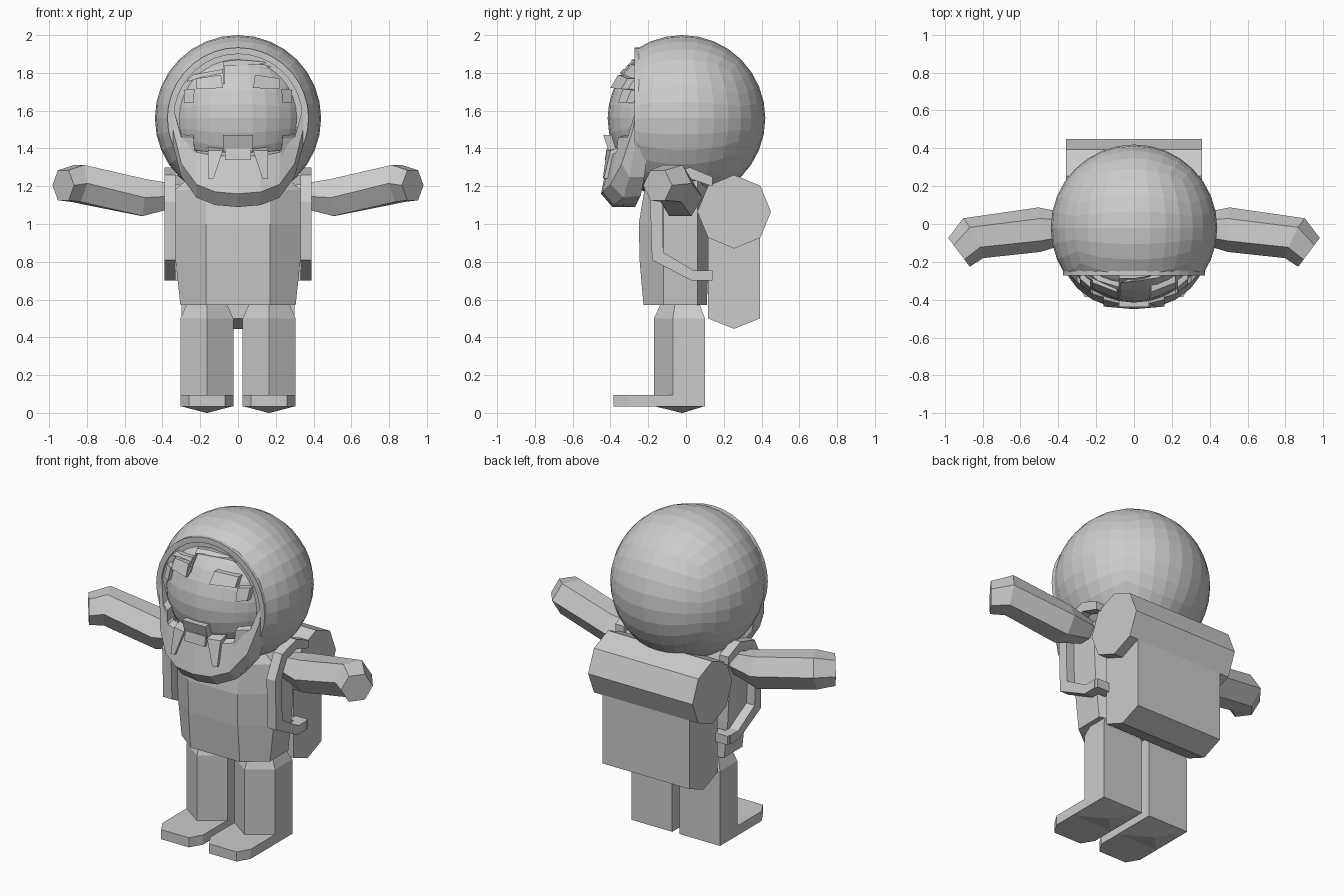
import bpy, bmesh, math
from mathutils import Vector

if "Cube" in bpy.data.objects:
    bpy.data.objects.remove(bpy.data.objects["Cube"])

mat = bpy.data.materials.new("plain grey")
mat.diffuse_color = (0.6, 0.6, 0.6, 1)
mat.use_nodes = True
mat.node_tree.nodes["Principled BSDF"].inputs["Base Color"].default_value = mat.diffuse_color
HEAD = Vector((0, -0.02, 1.56))


def finish(name, bm):
    bmesh.ops.recalc_face_normals(bm, faces=bm.faces)
    me = bpy.data.meshes.new(name)
    bm.to_mesh(me)
    bm.free()
    me.materials.append(mat)
    ob = bpy.data.objects.new(name, me)
    bpy.context.collection.objects.link(ob)
    return ob


def loft(name, rings, mirror=False):
    """Skin a list of equal-length point rings and cap both ends."""
    bm = bmesh.new()
    rows = [[bm.verts.new(p) for p in r] for r in rings]
    n = len(rows[0])
    for a, b in zip(rows, rows[1:]):
        for i in range(n):
            bm.faces.new((a[i], a[(i + 1) % n], b[(i + 1) % n], b[i]))
    bm.faces.new(rows[0])
    bm.faces.new(rows[-1])
    ob = finish(name, bm)
    if mirror:
        ob.modifiers.new("Mirror", 'MIRROR').use_mirror_merge = False
    return ob


def prism_x(name, profile, x0, x1, mirror=False):
    return loft(name, [[(x, y, z) for y, z in profile] for x in (x0, x1)], mirror)


def ball(name, radius, cut_y, keep_front):
    """Cube sphere cut by a vertical plane."""
    bm = bmesh.new()
    bmesh.ops.create_cube(bm, size=2)
    bmesh.ops.subdivide_edges(bm, edges=bm.edges, cuts=7, use_grid_fill=True)
    for v in bm.verts:
        d = Vector([math.tan(c * math.pi / 4) for c in v.co]).normalized()
        v.co = HEAD + d * radius
    res = bmesh.ops.bisect_plane(bm, geom=bm.verts[:] + bm.edges[:] + bm.faces[:],
                                 plane_co=(0, cut_y, 0), plane_no=(0, 1, 0),
                                 clear_inner=not keep_front, clear_outer=keep_front)
    edges = [e for e in res['geom_cut'] if isinstance(e, bmesh.types.BMEdge)]
    bmesh.ops.holes_fill(bm, edges=edges)
    return finish(name, bm)


def plate(name, outline, r0, r1, mirror=False):
    """Raised block on the face: front outline (x, z) projected on two spheres."""
    def proj(x, z, r):
        return (x, HEAD.y - math.sqrt(max(r * r - x * x - (z - HEAD.z) ** 2, 0.02)), z)
    return loft(name, [[proj(x, z, r) for x, z in outline] for r in (r0, r1)], mirror)


# Helmet and face
ball("helmet", 0.44, -0.26, False)
ball("face", 0.395, -0.25, True)

# Helmet opening rim
bm = bmesh.new()
rows = []
for k in range(36):
    a = k * math.tau / 36
    rows.append([bm.verts.new((r * math.cos(a), y, HEAD.z + r * math.sin(a)))
                 for r, y in ((0.374, -0.24), (0.374, -0.272), (0.34, -0.272), (0.34, -0.24))])
for k in range(36):
    a, b = rows[k], rows[(k + 1) % 36]
    for i in range(4):
        bm.faces.new((a[i], a[(i + 1) % 4], b[(i + 1) % 4], b[i]))
finish("helmet_rim", bm)

# Hair fringe, brows and stepped cheek blocks
plate("fringe", [(-0.08, 1.74), (-0.08, 1.86), (0, 1.87), (0.13, 1.86), (0.27, 1.82),
                 (0.26, 1.81), (0.13, 1.845), (-0.07, 1.84), (-0.07, 1.74)], 0.37, 0.41)
plate("fringe_side", [(-0.30, 1.78), (-0.19, 1.80), (-0.08, 1.82), (-0.08, 1.80),
                      (-0.19, 1.78), (-0.29, 1.75)], 0.37, 0.415)
plate("brow", [(0.08, 1.72), (0.09, 1.79), (0.22, 1.77), (0.22, 1.715)], 0.37, 0.42, True)
plate("brow_end", [(0.235, 1.64), (0.23, 1.715), (0.285, 1.71), (0.285, 1.64)], 0.37, 0.42, True)

# Nose, moustache and side whiskers
plate("nose", [(-0.08, 1.38), (-0.08, 1.47), (0.08, 1.47), (0.08, 1.38)], 0.37, 0.435)
prism_x("upper_lip", [(-0.34, 1.41), (-0.42, 1.40), (-0.43, 1.34), (-0.34, 1.34)], -0.07, 0.07)
loft("moustache", [[(0.08, -0.36, 1.40), (0.16, -0.34, 1.41), (0.16, -0.40, 1.39), (0.08, -0.42, 1.39)],
                   [(0.13, -0.38, 1.24), (0.16, -0.38, 1.24), (0.16, -0.435, 1.24), (0.13, -0.44, 1.24)]], True)
loft("whisker", [[(0.235, -0.28, 1.48), (0.33, -0.20, 1.48), (0.32, -0.29, 1.46), (0.235, -0.36, 1.46)],
                 [(0.22, -0.30, 1.24), (0.25, -0.28, 1.24), (0.25, -0.36, 1.24), (0.22, -0.38, 1.24)]], True)

# Beard: cross-sections from one sideburn round the chin to the other
half = [(0.345, [(-0.20, 1.62), (-0.26, 1.62), (-0.28, 1.50), (-0.27, 1.42), (-0.20, 1.42)]),
        (0.30, [(-0.24, 1.47), (-0.31, 1.46), (-0.34, 1.32), (-0.30, 1.25), (-0.22, 1.25)]),
        (0.22, [(-0.32, 1.39), (-0.37, 1.38), (-0.40, 1.21), (-0.33, 1.14), (-0.24, 1.15)]),
        (0.12, [(-0.36, 1.38), (-0.40, 1.36), (-0.44, 1.17), (-0.38, 1.10), (-0.26, 1.11)]),
        (0.0, [(-0.36, 1.38), (-0.41, 1.36), (-0.45, 1.16), (-0.39, 1.09), (-0.27, 1.09)])]
cols = half + [(-x, p) for x, p in reversed(half[:-1])]
loft("beard", [[(x, y, z) for y, z in p] for x, p in cols])


# Body: octagonal sections
def octagon(z, wx, front, back):
    return [(-0.17, front, z), (0.17, front, z), (wx, -0.12, z), (wx, 0.06, z),
            (0.17, back, z), (-0.17, back, z), (-wx, 0.06, z), (-wx, -0.12, z)]


loft("body", [octagon(0.57, 0.305, -0.225, 0.11), octagon(0.80, 0.33, -0.245, 0.12),
              octagon(1.00, 0.34, -0.25, 0.12), octagon(1.18, 0.335, -0.22, 0.12),
              octagon(1.26, 0.24, -0.18, 0.10)])


# Legs with tapered tops and pointed soles
def leg_ring(z, s=1.0):
    pts = [(0.165, -0.17), (0.305, -0.07), (0.305, 0.10), (0.025, 0.10), (0.025, -0.07)]
    return [(0.165 + (x - 0.165) * s, -0.02 + (y + 0.02) * s, z) for x, y in pts]


loft("leg", [leg_ring(0.04), leg_ring(0.50), leg_ring(0.66, 0.5)], True)
foot = [(0.025, 0.10), (0.025, -0.31), (0.07, -0.385), (0.26, -0.385), (0.305, -0.31), (0.305, 0.10)]
loft("foot", [[(x, y, 0.095) for x, y in foot], [(x, y, 0.035) for x, y in foot]], True)
sole = [(0.025, 0.10), (0.025, -0.17), (0.305, -0.17), (0.305, 0.10)]
loft("sole", [[(x, y, 0.036) for x, y in sole],
              [(0.165 + (x - 0.165) * 0.02, -0.02 + (y + 0.02) * 0.02, 0) for x, y in sole]], True)


# Arms: hexagon swept out to the side, hand bent forward
def arm_ring(c, d, r):
    d = Vector(d).normalized()
    side = d.cross(Vector((0, 0, 1))).normalized()
    up = side.cross(d)
    return [Vector(c) + side * r * 1.12 * math.cos(k * math.pi / 3)
            + up * r * 1.08 * math.sin(k * math.pi / 3) for k in range(6)]


loft("arm", [arm_ring((0.30, -0.02, 1.15), (1, 0, 0), 0.06),
             arm_ring((0.50, -0.03, 1.14), (1, -0.05, 0.08), 0.105),
             arm_ring((0.85, -0.075, 1.215), (1, -0.5, 0.12), 0.105),
             arm_ring((0.925, -0.15, 1.205), (0.8, -0.6, 0), 0.085)], True)

# Backpack with bedroll on top
oct_pts = [(0.255 + 0.195 * math.cos(k * math.pi / 4), 1.065 + 0.195 * math.sin(k * math.pi / 4))
           for k in range(8)]
prism_x("bedroll", oct_pts, -0.36, 0.36)
prism_x("backpack", [(0.117, 1.05), (0.117, 0.50), (0.255, 0.445), (0.393, 0.50), (0.393, 1.05)], -0.30, 0.30)

# Shoulder straps: flat open loop on each side of the body
outer = [(0.14, 1.25), (0.02, 1.30), (-0.12, 1.26), (-0.19, 1.12), (-0.18, 0.81), (0.03, 0.70), (0.12, 0.70)]
inner = [(0.14, 1.20), (0.02, 1.24), (-0.08, 1.21), (-0.125, 1.10), (-0.12, 0.85), (0.04, 0.755), (0.12, 0.755)]
loft("strap", [[(0.33, *o), (0.39, *o), (0.39, *i), (0.33, *i)] for o, i in zip(outer, inner)], True)
prism_x("strap_anchor", [(0.08, 0.70), (0.14, 0.70), (0.14, 0.755), (0.08, 0.755)], 0.28, 0.385, True)
